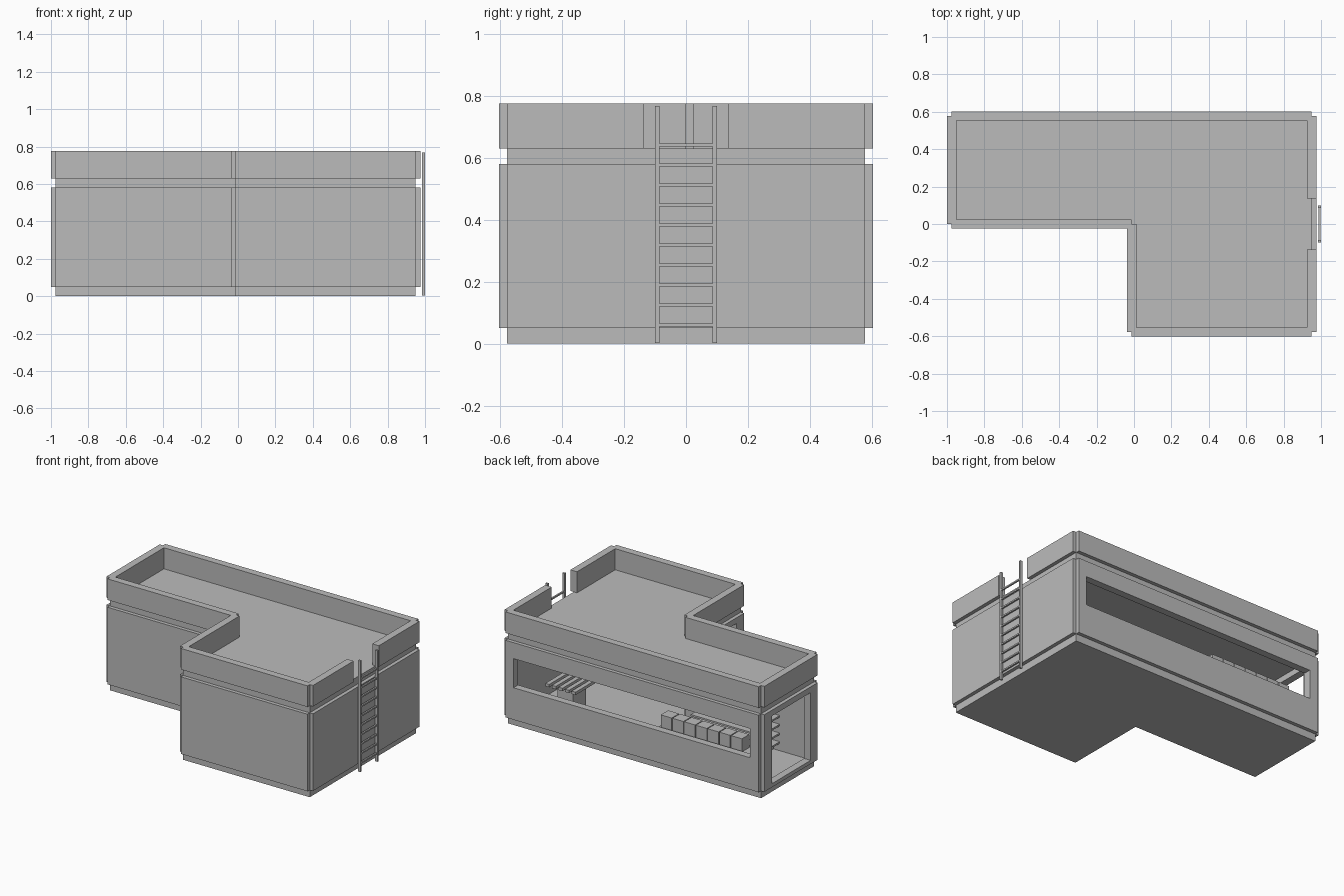
import bpy
import bmesh

if "Cube" in bpy.data.objects:
    bpy.data.objects.remove(bpy.data.objects["Cube"], do_unlink=True)

grey = bpy.data.materials.new("plain grey")
grey.use_nodes = True
color = (0.5, 0.5, 0.5, 1)
grey.diffuse_color = color
grey.node_tree.nodes["Principled BSDF"].inputs["Base Color"].default_value = color

# Centre lines of the walls and the main levels
L, R, MID = -0.975, 0.95, -0.0125
F, B, STEP = -0.5775, 0.5775, 0.0
HALF = 0.025
FLOOR, CEILING, ROOF, TOP = 0.05, 0.58, 0.63, 0.775


def finish(name, bm):
    bmesh.ops.recalc_face_normals(bm, faces=bm.faces)
    mesh = bpy.data.meshes.new(name)
    bm.to_mesh(mesh)
    bm.free()
    mesh.materials.append(grey)
    obj = bpy.data.objects.new(name, mesh)
    bpy.context.collection.objects.link(obj)
    return obj


def box(name, xs, ys, zs):
    bm = bmesh.new()
    bmesh.ops.create_cube(bm, size=1)
    for v in bm.verts:
        v.co = [a[0] if c < 0 else a[1] for c, a in zip(v.co, (xs, ys, zs))]
    return finish(name, bm)


def slab(name, z0, z1):
    """L-shaped plate following the wall centre lines."""
    bm = bmesh.new()
    outline = [(L, STEP), (MID, STEP), (MID, F), (R, F), (R, B), (L, B)]
    face = bm.faces.new([bm.verts.new((x, y, z0)) for x, y in outline])
    ext = bmesh.ops.extrude_face_region(bm, geom=[face])
    for v in ext["geom"]:
        if isinstance(v, bmesh.types.BMVert):
            v.co.z = z1
    return finish(name, bm)


def wall(name, axis, line, span, zs, hole=None):
    """Wall along an axis; hole = (start, end, bottom, top) cuts an opening."""
    sides = (line - HALF, line + HALF)
    if not hole:
        return box(name, *((span, sides) if axis == "x" else (sides, span)), zs)
    bm = bmesh.new()

    def ring(a0, a1, z0, z1, d):
        corners = [(a0, z0), (a1, z0), (a1, z1), (a0, z1)]
        return [bm.verts.new((a, d, z) if axis == "x" else (d, a, z)) for a, z in corners]

    rings = [ring(*span, *zs, sides[0]), ring(*hole, sides[0]),
             ring(*hole, sides[1]), ring(*span, *zs, sides[1])]
    for k in range(4):
        a, b = rings[k], rings[(k + 1) % 4]
        for i in range(4):
            j = (i + 1) % 4
            bm.faces.new((a[i], a[j], b[j], b[i]))
    return finish(name, bm)


# Floor and roof plates
slab("floor_slab", 0, FLOOR)
slab("roof_slab", CEILING, ROOF)

# Main walls and parapets share the same runs
runs = [
    ("back", "x", B, (L, R), (-0.91, 0.89, 0.27, 0.47)),
    ("left_end", "y", L, (STEP, B), (0.075, 0.495, 0.075, 0.54)),
    ("inner_front", "x", STEP, (L, MID), None),
    ("inner_side", "y", MID, (F, STEP), (-0.495, -0.075, 0.075, 0.54)),
    ("front", "x", F, (MID, R), None),
    ("ladder_side", "y", R, (F, B), None),
]
for name, axis, line, span, hole in runs:
    wall(name + "_wall", axis, line, span, (FLOOR, CEILING), hole)
    if name != "ladder_side":
        wall(name + "_parapet", axis, line, span, (ROOF, TOP))

# Parapet with a gap where the ladder arrives
for name, span in (("front", (F, -0.137)), ("back", (0.137, B))):
    wall("ladder_parapet_" + name, "y", R, span, (ROOF, TOP))

# Ladder
for name, s in (("front", -1), ("back", 1)):
    box("ladder_rail_" + name, (0.983, 1.0), sorted((s * 0.086, s * 0.1)), (0.003, 0.767))
for i in range(10):
    z = 0.06 + i * 0.0645
    box("ladder_rung", (0.986, 0.997), (-0.09, 0.09), (z - 0.005, z + 0.005))

# Counter with a row of boxes by the long window
box("counter", (-0.92, -0.16), (0.36, 0.55), (0.24, 0.255))
for i in range(7):
    x = -0.8 + i * 0.089
    box("counter_box", (x, x + 0.083), (0.455, 0.535), (0.255, 0.345))

# Slatted shelves on the inner front wall
for i in range(4):
    z = 0.1 + i * 0.06
    box("shelf", (-0.73, -0.12), (0.025, 0.12), (z, z + 0.012))

# Slatted table in the wide part of the room
box("table_base", (0.62, 0.74), (0.2, 0.34), (FLOOR, 0.23))
for i in range(5):
    x = 0.56 + i * 0.05
    box("table_slat", (x, x + 0.03), (0.15, 0.4), (0.23, 0.25))
